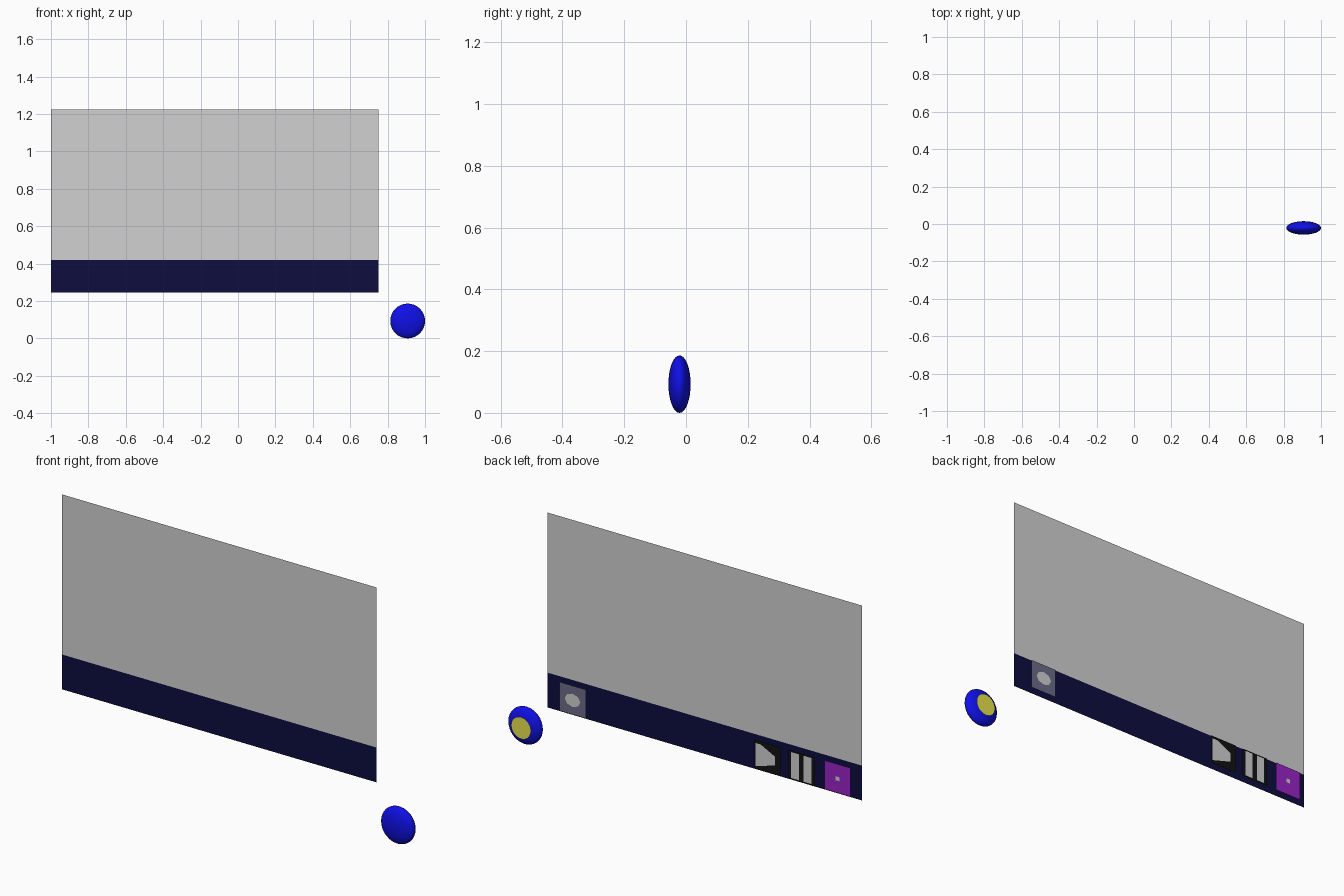
import bpy, bmesh, math

if "Cube" in bpy.data.objects:
    bpy.data.objects.remove(bpy.data.objects["Cube"])


def mat(name, r, g, b):
    m = bpy.data.materials.new(name)
    m.diffuse_color = (r, g, b, 1)
    m.use_nodes = True
    m.node_tree.nodes["Principled BSDF"].inputs["Base Color"].default_value = m.diffuse_color
    return m


GREY = mat("light_grey", 0.64, 0.64, 0.64)
NAVY = mat("navy", 0.004, 0.004, 0.05)
BLUE = mat("blue", 0.005, 0.005, 0.8)
YELLOW = mat("yellow", 0.8, 0.76, 0.08)
PURPLE = mat("purple", 0.32, 0.018, 0.57)
BLACK = mat("black", 0.006, 0.006, 0.006)
SLATE = mat("slate", 0.15, 0.15, 0.25)


def sheet(name, y, polys, material, back=True):
    """Flat sheet in the x-z plane made of polygons of (x, z) points."""
    bm = bmesh.new()
    for pts in polys:
        f = bm.faces.new([bm.verts.new((x, y, z)) for x, z in pts])
        f.normal_update()
        if (f.normal.y > 0) != back:
            f.normal_flip()
    me = bpy.data.meshes.new(name)
    bm.to_mesh(me)
    bm.free()
    me.materials.append(material)
    ob = bpy.data.objects.new(name, me)
    bpy.context.collection.objects.link(ob)
    return ob


def rect(x0, x1, z0, z1):
    return [(x0, z0), (x1, z0), (x1, z1), (x0, z1)]


def ellipse(cx, cz, rx, rz, n):
    return [(cx + rx * math.cos(2 * math.pi * i / n),
             cz + rz * math.sin(2 * math.pi * i / n)) for i in range(n)]


# Screen and the control band below it
PANEL_Y, ICON_Y, SYMBOL_Y = 0.031, 0.055, 0.057
sheet("screen", PANEL_Y, [rect(-1, 0.75, 0.42, 1.225)], GREY, back=False)
sheet("control_band", PANEL_Y, [rect(-1, 0.75, 0.245, 0.42)], NAVY, back=False)

# Square buttons behind the band; symbols in unit coordinates seen from the back
SIZE, BASE = 0.145, 0.26
buttons = [
    ("round_button", 0.664, SLATE, [ellipse(0.5, 0.5, 0.3, 0.23, 8)]),
    ("play_button", -0.42, BLACK,
     [[(0.05, 0.1), (0.05, 0.9), (0.25, 0.9), (0.8, 0.62), (0.8, 0.32)]]),
    ("pause_button", -0.61, BLACK,
     [rect(0.1, 0.4, 0.05, 0.95), rect(0.58, 0.88, 0.05, 0.95)]),
    ("stop_button", -0.81, PURPLE, [rect(0.43, 0.57, 0.43, 0.57)]),
]
for name, left, colour, symbol in buttons:
    sheet(name, ICON_Y, [rect(left - SIZE, left, BASE, BASE + SIZE)], colour)
    polys = [[(left - u * SIZE, BASE + v * SIZE) for u, v in p] for p in symbol]
    sheet(name + "_symbol", SYMBOL_Y, polys, GREY)

# Flattened ball beside the screen
bpy.ops.mesh.primitive_uv_sphere_add(segments=32, ring_count=16, radius=1,
                                     location=(0.907, -0.021, 0.093))
ball = bpy.context.object
ball.name = "flattened_ball"
ball.scale = (0.093, 0.036, 0.093)
bpy.ops.object.transform_apply(location=False, rotation=False, scale=True)
bpy.ops.object.shade_smooth()
ball.data.materials.append(BLUE)

# Yellow disc on the back of the ball
sheet("ball_disc", 0.0155, [ellipse(0.907, 0.093, 0.055, 0.055, 32)], YELLOW)
